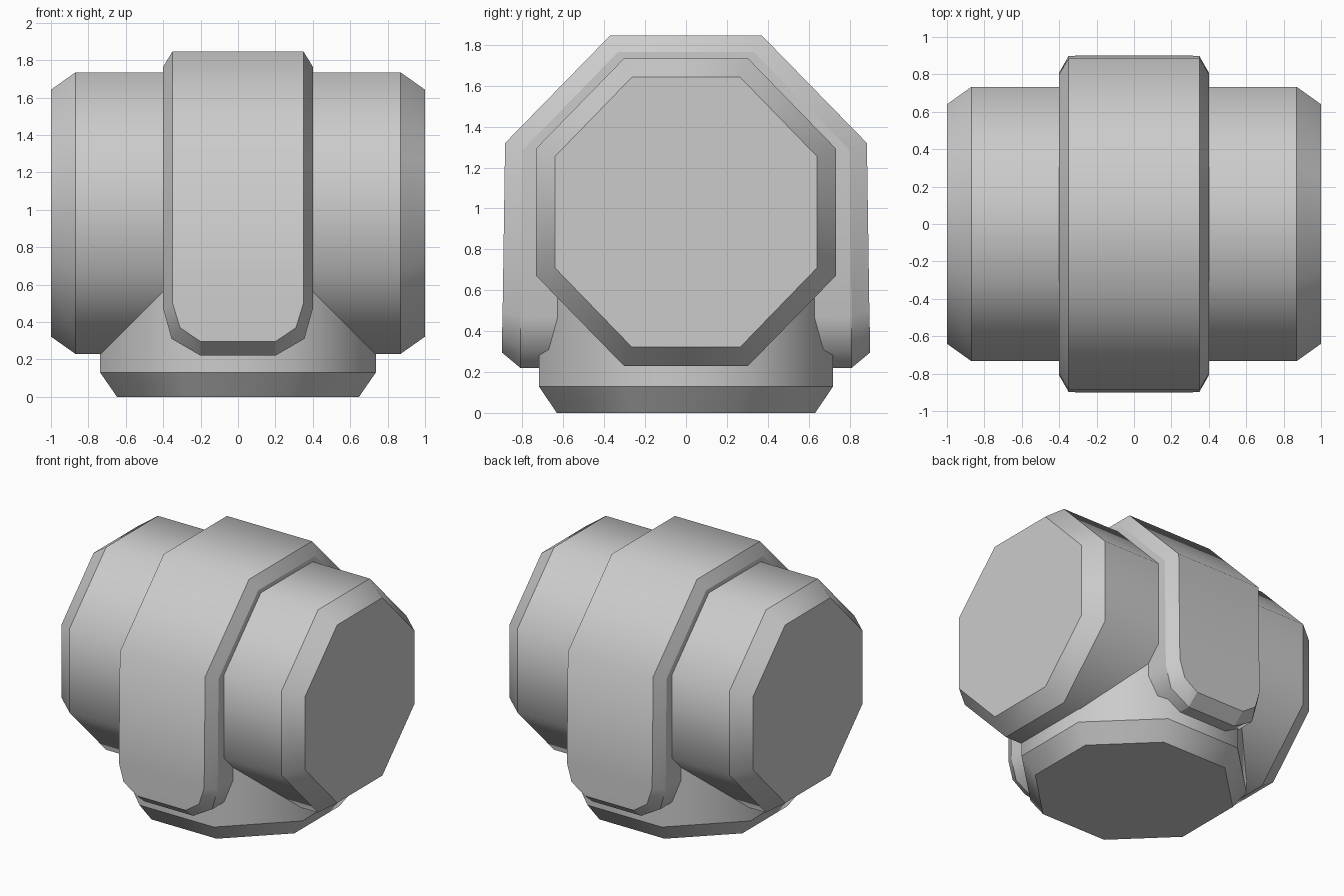
import bpy, bmesh, math
from mathutils import Vector

if "Cube" in bpy.data.objects:
    bpy.data.objects.remove(bpy.data.objects["Cube"], do_unlink=True)

grey = bpy.data.materials.new("plain grey")
grey.use_nodes = True
grey.diffuse_color = (0.6, 0.6, 0.6, 1)
grey.node_tree.nodes["Principled BSDF"].inputs["Base Color"].default_value = (0.6, 0.6, 0.6, 1)


def loft(name, sections, is_sharp, cap_split=None):
    """Skin closed sections; is_sharp(i, j, along) chooses the hard edges."""
    bm = bmesh.new()
    rows = [[bm.verts.new(p) for p in s] for s in sections]
    n = len(rows[0])
    for a, b in zip(rows, rows[1:]):
        for j in range(n):
            k = (j + 1) % n
            bm.faces.new((a[j], a[k], b[k], b[j]))
    caps = cap_split or [range(n)]
    for row in (rows[0], rows[-1]):
        for cap in caps:
            bm.faces.new([row[j] for j in cap])
    bmesh.ops.recalc_face_normals(bm, faces=bm.faces)
    for f in bm.faces:
        f.smooth = True
    where = {v: (i, j) for i, r in enumerate(rows) for j, v in enumerate(r)}
    for e in bm.edges:
        (i, j), (i2, _) = (where[v] for v in e.verts)
        e.smooth = not is_sharp(i, j, i != i2)
    mesh = bpy.data.meshes.new(name)
    bm.to_mesh(mesh)
    bm.free()
    mesh.materials.append(grey)
    obj = bpy.data.objects.new(name, mesh)
    bpy.context.collection.objects.link(obj)
    return obj


def octagon(ax, ay):
    """Flat-sided octagon given its half widths."""
    r = 1 / math.cos(math.pi / 8)
    return [(ax * r * math.cos(a), ay * r * math.sin(a))
            for a in (math.pi / 8 + k * math.pi / 4 for k in range(8))]


def rims(i, j, along):
    return not along


# Horizontal pipe with chamfered ends
MID = 0.982
pipe = [(-1, 0.64, 0.66), (-0.87, 0.733, 0.752), (0.87, 0.733, 0.752), (1, 0.64, 0.66)]
loft("main_pipe", [[(x, y, MID + z) for y, z in octagon(ay, az)] for x, ay, az in pipe], rims)

# Short vertical branch, chamfered at its foot
branch = [(0, 0.647, 0.632), (0.13, 0.737, 0.72), (0.8, 0.737, 0.72)]
loft("base_branch", [[(x, y, z) for x, y in octagon(ax, ay)] for z, ax, ay in branch], rims)

# Strap over the pipe: (outer y, z, half width), (shoulder y, z, half width), (buried y, z)
half = [
    ((0.9, 0.295, 0.2), (0.81, 0.22, 0.2), (0.6, 0.22)),
    ((0.9, 0.37, 0.31), (0.81, 0.31, 0.355), (0.6, 0.31)),
    ((0.897, 0.5, 0.35), (0.81, 0.47, 0.4), (0.6, 0.47)),
    ((0.885, 1.32, 0.35), (0.80, 1.285, 0.4), (0.6, 1.23)),
    ((0.37, 1.847, 0.35), (0.333, 1.765, 0.4), (0.25, 1.58)),
]


def strap_section(station, side):
    (oy, oz, ow), (sy, sz, sw), (iy, iz) = station
    return [(-ow, side * oy, oz), (ow, side * oy, oz), (sw, side * sy, sz),
            (sw, side * iy, iz), (-sw, side * iy, iz), (-sw, side * sy, sz)]


stations = [strap_section(s, -1) for s in half] + [strap_section(s, 1) for s in reversed(half)]
loft("strap", stations,
     lambda i, j, along: along or i in (0, len(stations) - 1),
     cap_split=[(0, 1, 2, 5), (5, 2, 3, 4)])
